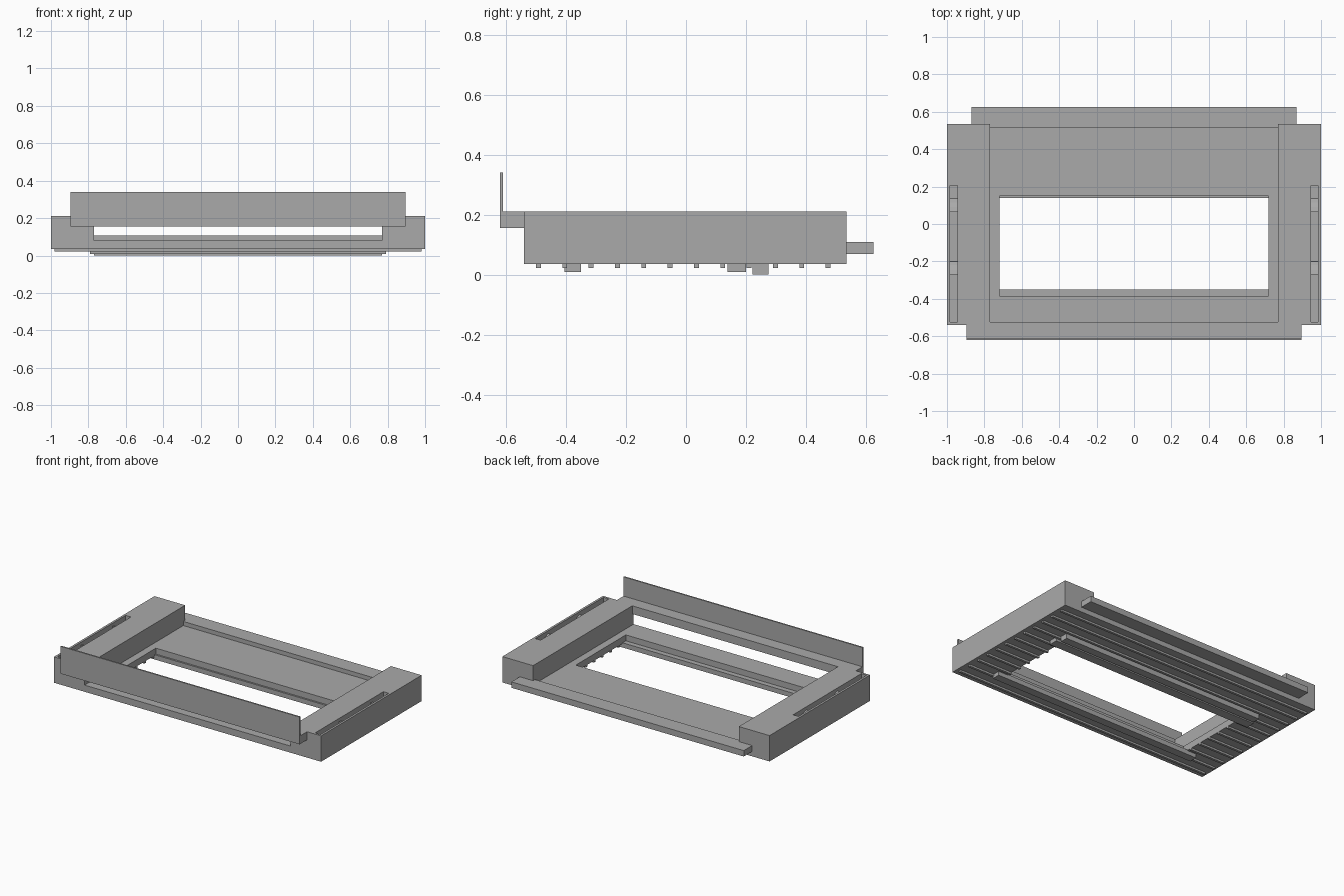
import bpy, bmesh

cube = bpy.data.objects.get("Cube")
if cube:
    bpy.data.objects.remove(cube)

grey = bpy.data.materials.new("plain grey")
grey.use_nodes = True
COLOUR = (0.4, 0.4, 0.4, 1)
grey.diffuse_color = COLOUR
grey.node_tree.nodes["Principled BSDF"].inputs["Base Color"].default_value = COLOUR


def finish(name, bm):
    mesh = bpy.data.meshes.new(name)
    bm.to_mesh(mesh)
    bm.free()
    mesh.materials.append(grey)
    obj = bpy.data.objects.new(name, mesh)
    bpy.context.collection.objects.link(obj)
    return obj


def box(name, x, y, z):
    bm = bmesh.new()
    bmesh.ops.create_cube(bm, size=1)
    for v in bm.verts:
        v.co = [r[0] if c < 0 else r[1] for c, r in zip(v.co, (x, y, z))]
    return finish(name, bm)


def cut(obj, cutter):
    mod = obj.modifiers.new("cut", 'BOOLEAN')
    mod.operation = 'DIFFERENCE'
    mod.solver = 'EXACT'
    mod.object = cutter
    cutter.hide_render = True
    cutter.hide_set(True)
    cutter.display_type = 'WIRE'


def prism(name, profile, x0, x1):
    """Extrude a (y, z) profile from x0 to x1."""
    bm = bmesh.new()
    face = bm.faces.new([bm.verts.new((x0, y, z)) for y, z in profile])
    new = bmesh.ops.extrude_face_region(bm, geom=[face])["geom"]
    verts = [g for g in new if isinstance(g, bmesh.types.BMVert)]
    bmesh.ops.translate(bm, verts=verts, vec=(x1 - x0, 0, 0))
    bmesh.ops.recalc_face_normals(bm, faces=bm.faces[:])
    return finish(name, bm)


FRONT, BACK, BASE, TOP = -0.54, 0.535, 0.035, 0.21

# Floor plate with the window opening
floor = box("floor_plate", (-0.77, 0.77), (FRONT, BACK), (BASE, 0.08))
cut(floor, box("window_cutter", (-0.72, 0.72), (-0.385, 0.15), (0, 0.2)))

# End blocks with a long slot and two ramp clips in each
for side, s in (("left", 1), ("right", -1)):
    block = box(side + "_end_block", sorted((s * 0.77, s)), (FRONT, BACK), (BASE, TOP))
    slot_x = sorted((s * 0.945, s * 0.985))
    cut(block, box(side + "_slot_cutter", slot_x, (-0.525, 0.205), (0.14, 0.3)))
    for i, y in enumerate((-0.27, 0.065)):
        ramp = [(y, 0.135), (y + 0.07, 0.135), (y + 0.07, 0.15), (y + 0.05, 0.17),
                (y + 0.025, 0.183), (y, 0.19)]
        prism(f"{side}_clip_{i + 1}", ramp, *slot_x)

# Front shelf with upright panel, rear tongue
box("front_shelf", (-0.895, 0.895), (-0.62, -0.525), (0.155, TOP))
box("front_panel", (-0.895, 0.895), (-0.62, -0.61), (0.155, 0.34))
box("rear_tongue", (-0.87, 0.87), (0.515, 0.625), (0.068, 0.108))

# Underside ribs, interrupted at the window
for i in range(12):
    y = -0.492 + i * 0.0878
    spans = [(-0.98, -0.72), (0.72, 0.98)] if -0.39 < y < 0.14 else [(-0.98, 0.98)]
    for j, x in enumerate(spans):
        box(f"underside_rib_{i + 1}_{j + 1}", x, (y - 0.008, y + 0.008), (0.022, 0.04))

# Underside rails beside the window
box("front_rail", (-0.79, 0.79), (-0.405, -0.35), (0.008, 0.04))
box("middle_rail", (-0.79, 0.79), (0.138, 0.2), (0.008, 0.04))
box("rear_rail", (-0.77, 0.77), (0.222, 0.275), (0, 0.04))
